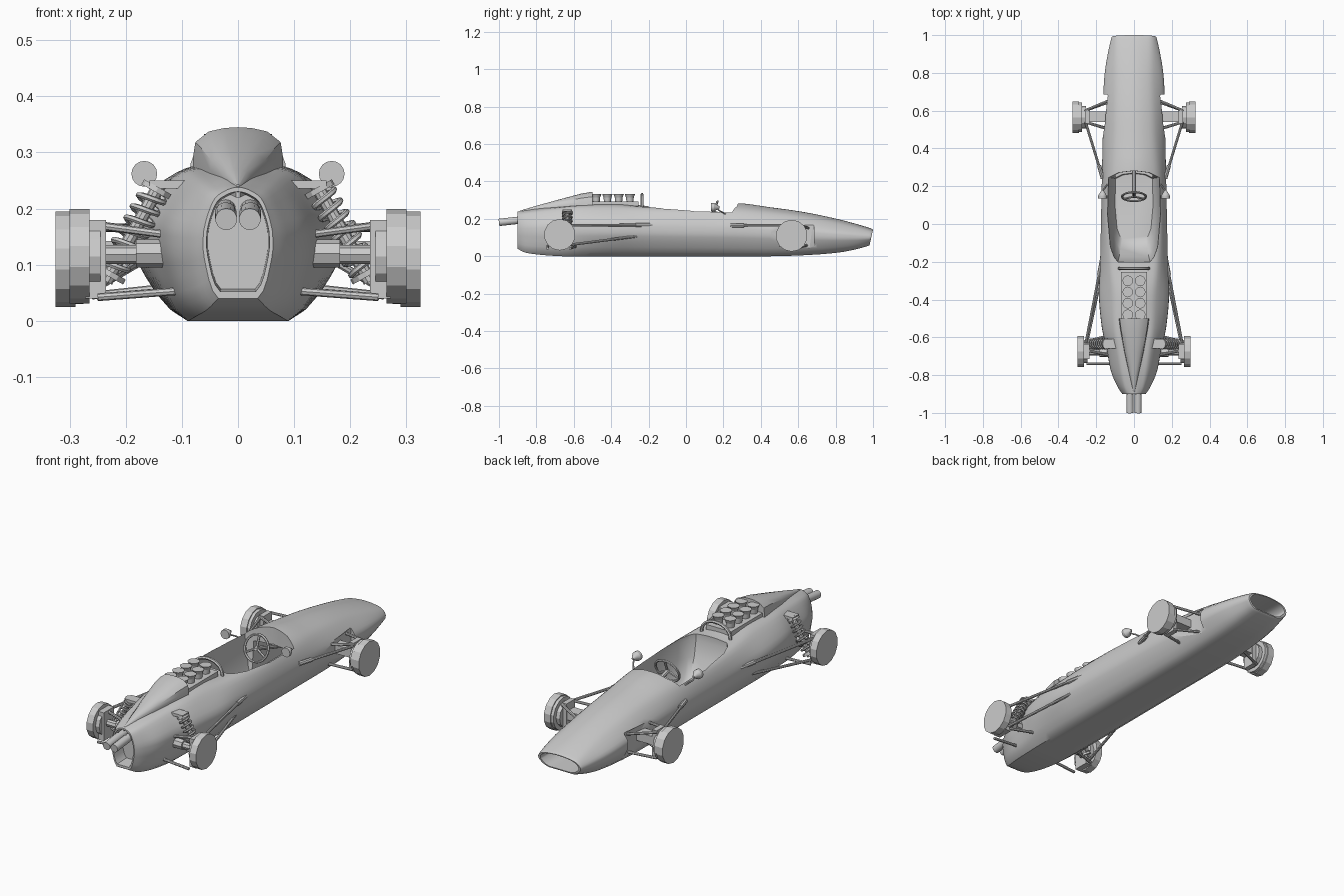
import bpy, bmesh, math
from mathutils import Vector

if "Cube" in bpy.data.objects:
    bpy.data.objects.remove(bpy.data.objects["Cube"])

grey = bpy.data.materials.new("body grey")
grey.diffuse_color = (0.6, 0.6, 0.6, 1)
grey.use_nodes = True
grey.node_tree.nodes["Principled BSDF"].inputs["Base Color"].default_value = grey.diffuse_color


def obj_from(name, bm, angle=20):
    bmesh.ops.recalc_face_normals(bm, faces=bm.faces)
    me = bpy.data.meshes.new(name)
    bm.to_mesh(me)
    bm.free()
    o = bpy.data.objects.new(name, me)
    bpy.context.collection.objects.link(o)
    me.materials.append(grey)
    return smooth(o, angle)


def activate(o):
    bpy.ops.object.select_all(action='DESELECT')
    o.select_set(True)
    bpy.context.view_layer.objects.active = o


def smooth(o, angle=20):
    activate(o)
    bpy.ops.object.shade_smooth_by_angle(angle=math.radians(angle))
    return o


def cone(name, p0, p1, r0, r1=None, n=8, angle=20):
    p0, p1 = Vector(p0), Vector(p1)
    d = p1 - p0
    bm = bmesh.new()
    bmesh.ops.create_cone(bm, cap_ends=True, segments=n, radius1=r0,
                          radius2=r0 if r1 is None else r1, depth=d.length)
    m = d.to_track_quat('Z', 'Y').to_matrix().to_4x4()
    m.translation = (p0 + p1) / 2
    bm.transform(m)
    return obj_from(name, bm, angle)


def loft(name, rings, angle=35):
    bm = bmesh.new()
    vs = [[bm.verts.new(p) for p in r] for r in rings]
    n = len(vs[0])
    for a, b in zip(vs, vs[1:]):
        for i in range(n):
            bm.faces.new((a[i], a[(i + 1) % n], b[(i + 1) % n], b[i]))
    caps = [bm.faces.new(vs[0]), bm.faces.new(vs[-1])]
    return bm, caps


def box(name, x, y, z, angle=20):
    rings = [[(x[0], y[0], k), (x[1], y[0], k), (x[1], y[1], k), (x[0], y[1], k)] for k in z]
    return obj_from(name, loft(name, rings)[0], angle)


def tube(name, pts, r, closed=False, res=1):
    c = bpy.data.curves.new(name, 'CURVE')
    c.dimensions = '3D'
    c.bevel_depth, c.bevel_resolution, c.use_fill_caps = r, res, True
    s = c.splines.new('POLY')
    s.points.add(len(pts) - 1)
    s.use_cyclic_u = closed
    for p, q in zip(s.points, pts):
        p.co = (*q, 1)
    o = bpy.data.objects.new(name, c)
    bpy.context.collection.objects.link(o)
    c.materials.append(grey)
    activate(o)
    bpy.ops.object.convert(target='MESH')
    return smooth(bpy.context.object, 50)


def catmull(a, b, c, d, t):
    return [0.5 * (2 * q + (r - p) * t + (2 * p - 5 * q + 4 * r - s) * t * t
                   + (3 * q - p - 3 * r + s) * t ** 3) for p, q, r, s in zip(a, b, c, d)]


# Body stations: y, bottom z, top z, bottom / side / shoulder half width, shoulder z
stations = [
    (-.90, .04, .238, .035, .062, .045, .212), (-.86, .02, .245, .055, .088, .06, .222),
    (-.78, .008, .258, .075, .122, .078, .235), (-.66, 0, .27, .088, .145, .095, .25),
    (-.55, 0, .28, .09, .17, .11, .258), (-.38, 0, .288, .09, .186, .12, .256),
    (-.22, 0, .27, .09, .18, .13, .252), (0, 0, .265, .09, .175, .138, .244),
    (.25, 0, .285, .09, .17, .132, .236), (.45, 0, .262, .09, .166, .118, .222),
    (.62, .005, .238, .09, .164, .112, .203), (.78, .016, .206, .085, .157, .105, .178),
    (.91, .035, .173, .08, .138, .1, .153), (.985, .053, .15, .07, .122, .095, .136),
    (1.0, .06, .143, .066, .116, .09, .131)]


def section(s):
    y, zb, zt, wb, w, ws, zs = s
    h = zs - zb
    half = [(wb, zb), (w * .97, zb + .42 * h), (w * .985, zb + .7 * h), (ws, zs), (ws * .55, zs + (zt - zs) * .72)]
    pts = half + [(0, zt)] + [(-a, b) for a, b in reversed(half)]
    out = []
    for i in range(len(pts)):
        for k in range(4):
            x, z = catmull(*[pts[(i + j) % len(pts)] for j in (-1, 0, 1, 2)], k / 4)
            z = max(z, zb)
            x = max(-w, min(w, x))
            lean = (z - zt) * .22 * max(0, (y - .85) / .15)
            out.append((x, y + lean, z))
    return out


rings = []
for i in range(len(stations) - 1):
    q = [stations[max(0, min(len(stations) - 1, i + j))] for j in (-1, 0, 1, 2)]
    rings += [section(catmull(*q, k / 4)) for k in range(4)]
rings.append(section(stations[-1]))
bm, caps = loft("body", rings)

# Hollow nose intake and tail opening
for face, dy in zip(caps, (.07, -.18)):
    for scale, step in ((.9, 0), (.96, dy)):
        face = bmesh.ops.extrude_discrete_faces(bm, faces=[face])['faces'][0]
        c = face.calc_center_median()
        for v in face.verts:
            v.co = c + (v.co - c) * scale + Vector((0, step, 0))
body = obj_from("body", bm, 35)

# Cockpit cutter, footwell cutter and suspension pockets
top = [(.135, .245), (.08, .272), (0, .282), (-.08, .272), (-.135, .245), (-.14, .05), (-.125, -.12),
       (-.105, -.175), (-.085, -.2), (.085, -.2), (.105, -.175), (.125, -.12), (.14, .05)]


def outline(sx, shift, sy, z):
    return [(x * sx, (y - .05) * sy + .05 + shift, z) for x, y in top]


cutters = [obj_from("cockpit_cutter", loft("c", [outline(.72, .05, .72, .035), outline(.84, .03, .84, .07),
                    outline(.93, .01, .95, .16), outline(1, 0, 1, .235), outline(1, 0, 1, .4)])[0], 35),
           box("footwell_cutter", (-.098, .098), (.15, .5), (.05, .2))]
for s in (1, -1):
    prof = [(.168, .44), (.135, .66), (.14, .685), (.3, .685), (.3, .44)]
    cutters.append(obj_from("pocket_cutter", loft("p", [[(s * x, y, z) for x, y in prof] for z in (.045, .168)])[0]))
for c in cutters:
    c.hide_render = True
    m = body.modifiers.new("cut", 'BOOLEAN')
    m.operation, m.solver, m.object = 'DIFFERENCE', 'EXACT', c
    activate(body)
    bpy.ops.object.modifier_apply(modifier=m.name)
for c in cutters:
    bpy.data.objects.remove(c)
smooth(body, 35)

# Engine cover hump tapering to the tail
hump = []
for y, w, zt, zb in ((-.5, .08, .345, .25), (-.56, .072, .335, .25), (-.68, .05, .303, .24), (-.8, .024, .27, .23), (-.89, .004, .243, .22)):
    h = zt - zb
    hump.append([(w * x, y, zb + h * k) for x, k in ((1, 0), (1, .45), (.95, .72), (.65, .92), (.3, .985), (0, 1),
                 (-.3, .985), (-.65, .92), (-.95, .72), (-1, .45), (-1, 0))])
obj_from("engine_cover", loft("hump", hump)[0], 40)

# Intake bed with eight trumpets
box("intake_bed", (-.07, .07), (-.5, -.255), (.25, .293))
for i in range(4):
    for s in (1, -1):
        y = -.3 - .06 * i
        cone("intake_trumpet", (s * .033, y, .285), (s * .033, y, .315), .018, .021, 12, 40)
        cone("intake_trumpet_lip", (s * .033, y, .315), (s * .033, y, .333), .021, .028, 12, 40)

# Roll bar behind the seat
tube("roll_bar", [(-.08 * math.cos(a), -.235, .25 + .08 * math.sin(a) ** .7)
                  for a in [math.pi * i / 14 for i in range(15)]], .008)

# Steering wheel
t = math.radians(22)
c = Vector((0, .145, .235))


def wheel(a, r):
    return c + Vector((r * math.cos(a), r * math.sin(a) * math.sin(t), r * math.sin(a) * math.cos(t)))


tube("steering_rim", [wheel(2 * math.pi * i / 24, .063) for i in range(24)], .006, True)
for a in (90, 210, 330):
    cone("steering_spoke", c, wheel(math.radians(a), .063), .006, n=6)
cone("steering_column", c + Vector((0, -.005, 0)), (0, .42, .15), .011)

# Twin exhausts
for s in (1, -1):
    cone("exhaust", (s * .022, -.76, .205), (s * .021, -.998, .181), .018, n=14, angle=40)
    cone("exhaust_tip", (s * .022, -.9, .192), (s * .021, -1.0, .181), .0195, n=14, angle=40)

for s in (1, -1):
    def P(x, y, z):
        return (s * x, y, z)

    def rod(name, a, b, r=.007):
        cone(name, P(*a), P(*b), r)

    # Mirrors
    cone("mirror", P(.167, .135, .262), P(.167, .15, .262), .023, n=16, angle=40)
    cone("mirror_back", P(.167, .15, .262), P(.167, .18, .262), .023, .005, 16, 40)
    tube("mirror_stem", [P(.167, .165, .258), P(.163, .18, .243), P(.152, .195, .236), P(.14, .21, .225)], .004)

    # Front hubs and suspension
    cone("front_hub", P(.29, .565, .11), P(.325, .565, .11), .085, n=14)
    cone("front_hub_rim", P(.275, .565, .11), P(.29, .565, .11), .08, n=14)
    cone("front_drum", P(.255, .565, .11), P(.275, .565, .11), .06, n=12)
    box("front_upright", (s * .235, s * .26), (.535, .6), (.04, .18))
    box("front_rocker", (s * .13, s * .24), (.54, .595), (.1, .142))
    rod("front_upper_arm", (.26, .6, .172), (.13, .655, .15))
    rod("front_upper_arm", (.26, .54, .172), (.13, .5, .155))
    rod("front_lower_arm", (.26, .6, .045), (.12, .65, .06))
    rod("front_lower_arm", (.26, .54, .045), (.12, .5, .06))
    rod("front_radius_rod", (.255, .535, .165), (.165, .24, .165))
    rod("front_rod_fairing", (.185, .31, .165), (.165, .24, .165), .011)

    # Rear hubs, half shafts and links
    cone("rear_hub", P(.265, -.675, .115), P(.3, -.675, .115), .084, n=14)
    cone("rear_drum", P(.245, -.675, .115), P(.265, -.675, .115), .062, n=12)
    box("rear_upright", (s * .235, s * .272), (-.715, -.635), (.04, .18))
    cone("half_shaft", P(.08, -.68, .118), P(.24, -.68, .118), .017, n=8)
    cone("shaft_joint", P(.1, -.68, .12), P(.182, -.68, .12), .025, n=8)
    rod("rear_upper_link", (.25, -.67, .17), (.1, -.7, .15))
    rod("rear_lower_link", (.25, -.62, .042), (.09, -.58, .055))
    rod("rear_lower_link", (.25, -.74, .042), (.08, -.74, .055))
    rod("rear_upper_radius_rod", (.255, -.63, .165), (.168, -.18, .168))
    rod("rear_rod_fairing", (.185, -.27, .168), (.168, -.18, .168), .011)
    rod("rear_lower_radius_rod", (.25, -.63, .06), (.165, -.24, .11))

    # Rear coil spring and damper
    a, b = Vector(P(.138, -.635, .245)), Vector(P(.235, -.635, .07))
    d = (b - a).normalized()
    u, v = Vector((0, 1, 0)), d.cross(Vector((0, 1, 0)))
    coil = []
    for i in range(7 * 12 + 1):
        g = 2 * math.pi * i / 12
        coil.append(a.lerp(b, .1 + .8 * i / 84) + (u * math.cos(g) + v * math.sin(g)) * .024)
    tube("coil_spring", coil, .0055)
    cone("damper", a, b, .012, n=10)
    cone("spring_seat", a.lerp(b, .04), a.lerp(b, .09), .029, n=12)
    cone("spring_seat", a.lerp(b, .9), a.lerp(b, .95), .029, n=12)
    box("spring_bracket", (s * .08, s * .158), (-.66, -.61), (.236, .25))
